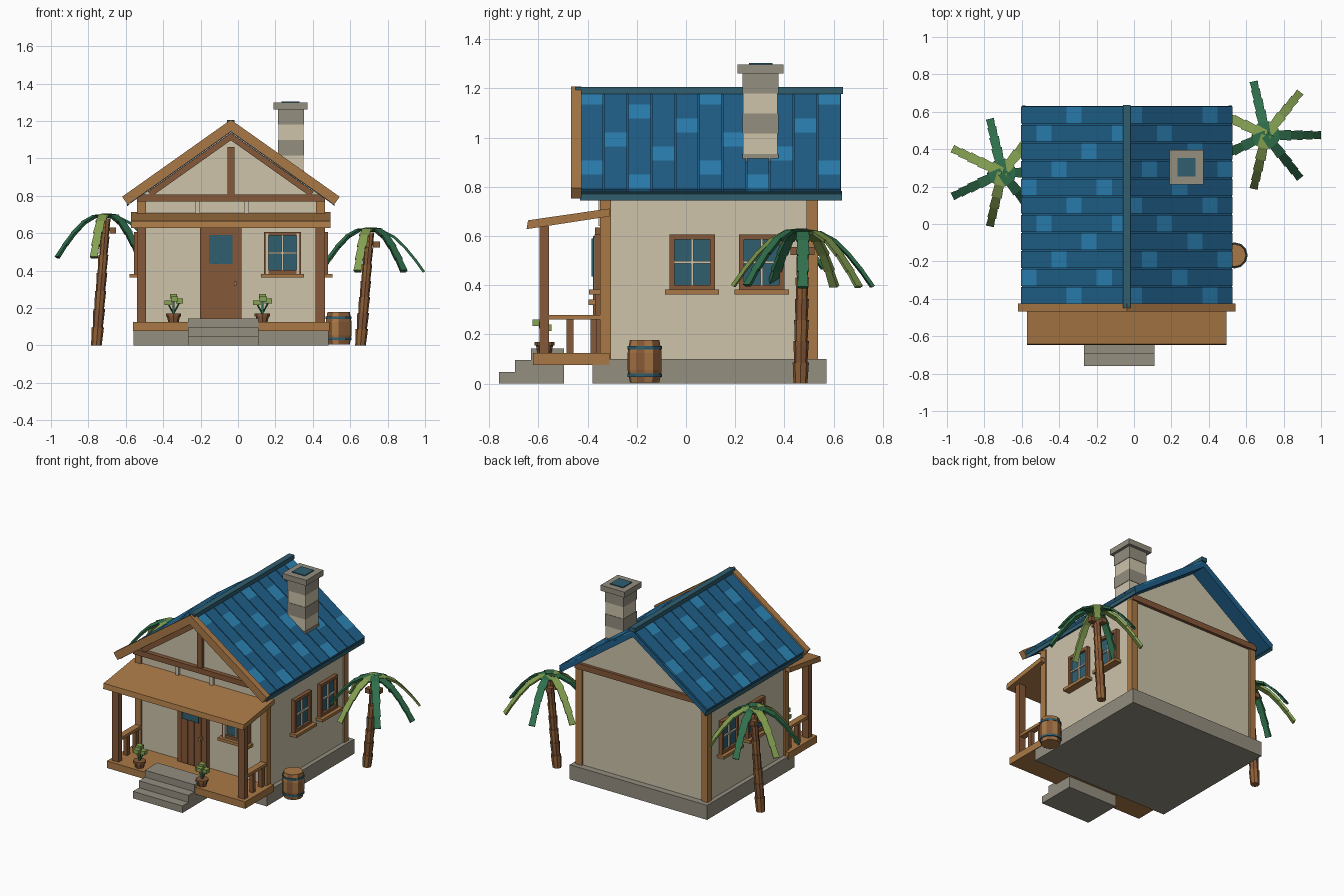
import bpy, bmesh, math
from mathutils import Vector

if "Cube" in bpy.data.objects:
    bpy.data.objects.remove(bpy.data.objects["Cube"])


def lin(c):
    c /= 255
    return c / 12.92 if c < 0.04045 else ((c + 0.055) / 1.055) ** 2.4


def colour(name, r, g, b):
    m = bpy.data.materials.new(name)
    m.diffuse_color = (lin(r), lin(g), lin(b), 1)
    m.use_nodes = True
    m.node_tree.nodes["Principled BSDF"].inputs["Base Color"].default_value = m.diffuse_color
    return m


WALL = colour("plaster cream", 205, 195, 170)
STONE = colour("stone grey", 148, 142, 128)
WOOD = colour("light wood", 170, 121, 70)
DARK = colour("dark wood", 133, 88, 56)
TEAL = colour("teal", 48, 94, 112)
ROOF = colour("roof blue", 32, 96, 138)
TILE = colour("light tile blue", 43, 130, 180)
LEAF = colour("light leaf green", 134, 162, 82)
FERN = colour("dark leaf green", 48, 112, 76)
BARK = colour("bark brown", 146, 98, 56)

HX = -0.038                       # house centre line
RIDGE, HALF, DROP = 1.192, 0.565, 0.40
SLOPE = math.hypot(HALF, DROP)
CA, SA = HALF / SLOPE, DROP / SLOPE


def finish(name, bm, *mats):
    bmesh.ops.recalc_face_normals(bm, faces=bm.faces)
    me = bpy.data.meshes.new(name)
    bm.to_mesh(me)
    bm.free()
    for m in mats:
        me.materials.append(m)
    ob = bpy.data.objects.new(name, me)
    bpy.context.collection.objects.link(ob)
    return ob


def loft(bm, rings, mat=lambda k, j: 0):
    """Skin a list of rings and cap both ends."""
    vs = [[bm.verts.new(p) for p in r] for r in rings]
    n = len(vs[0])
    for k in range(len(vs) - 1):
        for j in range(n):
            i = (j + 1) % n
            f = bm.faces.new((vs[k][j], vs[k][i], vs[k + 1][i], vs[k + 1][j]))
            f.material_index = mat(k, j)
    bm.faces.new(vs[0]).material_index = mat(0, 0)
    bm.faces.new(vs[-1]).material_index = mat(len(vs) - 2, 0)


def prism(name, mat, profile, y0, y1):
    bm = bmesh.new()
    loft(bm, [[(x, y, z) for x, z in profile] for y in (y0, y1)])
    return finish(name, bm, mat)


def box(name, mat, x0, x1, y0, y1, z0, z1):
    return prism(name, mat, [(x0, z0), (x1, z0), (x1, z1), (x0, z1)], y0, y1)


def circle(c, r, n=8):
    return [(c[0] + r * math.cos(2 * math.pi * i / n),
             c[1] + r * math.sin(2 * math.pi * i / n), c[2]) for i in range(n)]


def on_slope(s, u, v):
    """Point on a roof side: u down the slope, v out from it."""
    return (HX + s * (u * CA + v * SA), RIDGE - u * SA + v * CA)


def slope_bar(name, mat, s, u0, u1, v0, v1, y0, y1):
    # plumb cut where the two sides meet at the ridge
    def top(v):
        return on_slope(s, u0 - v * SA / CA, v)
    prism(name, mat, [top(v0), on_slope(s, u1, v0), on_slope(s, u1, v1), top(v1)], y0, y1)


# Foundation, walls and corner posts
box("foundation", STONE, -0.56, 0.485, -0.38, 0.57, 0, 0.10)
prism("house_walls", WALL, [(-0.53, 0.1), (0.455, 0.1), (0.455, 0.79), (HX, 1.137),
                            (-0.53, 0.79)], -0.34, 0.525)
for x0 in (-0.54, 0.417):
    for y0 in (-0.35, 0.49):
        box("corner_post", WOOD, x0, x0 + 0.048, y0, y0 + 0.046, 0.1, 0.775)
box("front_tie_beam", DARK, -0.54, 0.465, -0.37, -0.335, 0.77, 0.807)
box("back_tie_beam", DARK, -0.54, 0.465, 0.52, 0.545, 0.76, 0.80)
box("king_post", DARK, HX - 0.018, HX + 0.018, -0.365, -0.335, 0.80, 1.06)
for x in (-0.215, 0.045):
    box("wall_batten", WALL, x - 0.013, x + 0.013, -0.355, -0.335, 0.64, 0.77)

# Roof sides with tiled strips
ROWS, COLS = 11, 7
Y0, Y1 = -0.43, 0.63
W = (Y1 - Y0) / ROWS
for s in (1, -1):
    slope_bar("roof_slab", ROOF, s, 0, SLOPE, -0.043, -0.012, Y0, Y1)
    bm = bmesh.new()
    for i in range(ROWS):
        a, b = Y0 + i * W + 0.003, Y0 + (i + 1) * W - 0.003
        rings = []
        for k in range(COLS + 1):
            u = k * SLOPE / COLS
            (xl, zl), (xh, zh) = on_slope(s, u, -0.013), on_slope(s, u, 0)
            rings.append([(xl, a, zl), (xl, b, zl), (xh, b, zh), (xh, a, zh)])
        shift = 0 if s > 0 else 2
        loft(bm, rings, lambda k, j: int((k + 2 * i + shift) % 5 == 0))
    finish("roof_tiles", bm, ROOF, TILE)
    slope_bar("eave_board", TEAL, s, SLOPE - 0.012, SLOPE + 0.004, -0.045, -0.013, Y0, Y1 + 0.003)
    slope_bar("barge_board", WOOD, s, 0, SLOPE + 0.012, -0.04, 0.012, -0.467, -0.425)
    slope_bar("gable_rafter", DARK, s, 0, 0.575, -0.078, -0.046, -0.365, -0.335)
box("ridge_cap", TEAL, HX - 0.02, HX + 0.02, -0.45, 0.637, 1.178, 1.206)

# Chimney courses, cap and flue
for k in range(5):
    g = 0.003 * (k % 2)
    box("chimney_course", STONE if k % 2 == 0 else WALL, 0.213 + g, 0.353 - g,
        0.229 + g, 0.375 - g, 1.18 - 0.082 * k, 1.262 - 0.082 * k)
box("chimney_cap", STONE, 0.19, 0.372, 0.21, 0.396, 1.26, 1.298)
box("chimney_flue", TEAL, 0.232, 0.33, 0.255, 0.352, 1.295, 1.304)

# Porch deck, steps and sloping roof
box("porch_deck", WOOD, -0.562, 0.49, -0.622, -0.31, 0.077, 0.125)
for k in range(3):
    box("step", STONE, -0.267, 0.11, -0.76 + 0.065 * k, -0.495, 0.048 * k, 0.048 * (k + 1))
bm = bmesh.new()
loft(bm, [[(x, -0.648, 0.628), (x, -0.31, 0.680), (x, -0.31, 0.712), (x, -0.642, 0.664)]
          for x in (-0.572, 0.495)])
finish("porch_roof", bm, WOOD)
for x in (-0.516, 0.44):
    box("porch_post", DARK, x - 0.025, x + 0.025, -0.595, -0.556, 0.12, 0.64)
    box("porch_rail", WOOD, x - 0.022, x + 0.022, -0.57, -0.33, 0.26, 0.28)
    for y in (-0.472, -0.375):
        box("baluster", DARK, x - 0.014, x + 0.014, y - 0.014, y + 0.014, 0.12, 0.262)

# Door
box("door_frame", DARK, -0.202, 0.02, -0.37, -0.33, 0.12, 0.635)
for k in range(3):
    box("door_plank", DARK, -0.167 + 0.051 * k, -0.119 + 0.051 * k, -0.378, -0.36, 0.13, 0.60)
box("door_glass", TEAL, -0.155, -0.03, -0.385, -0.37, 0.435, 0.59)
box("door_knob", WOOD, -0.022, -0.008, -0.396, -0.37, 0.32, 0.342)


def window(place, half, cream_edge=False):
    """Window with frame, glass, cross bars and sill; place maps a, depth to x, y."""
    def part(name, mat, a0, a1, d1, z0, z1):
        (xa, ya), (xb, yb) = place(a0, -0.01), place(a1, d1)
        box(name, mat, min(xa, xb), max(xa, xb), min(ya, yb), max(ya, yb), z0, z1)
    zb, zt, e = 0.382, 0.607, 0.02
    for s in (-1, 1):
        a = sorted((s * half, s * (half - e)))
        part("window_side", DARK, *a, 0.026, zb, zt)
    part("window_head", DARK, -half, half, 0.026, zt - e, zt)
    part("window_foot", DARK, -half, half, 0.026, zb, zb + e)
    part("window_glass", TEAL, -half + e, half - e, 0.010, zb + e, zt - e)
    part("window_bar_upright", WALL, -0.005, 0.005, 0.020, zb + e, zt - e)
    part("window_bar_cross", WALL, -half + e, half - e, 0.020, 0.489, 0.499)
    part("window_sill", WOOD, -half - 0.018, half + 0.018, 0.05, zb - 0.02, zb)
    if cream_edge:
        for s in (-1, 1):
            a = sorted((s * (half - 0.01), s * (half - e - 0.004)))
            part("window_trim", WALL, *a, 0.030, zb, zt - 0.01)


window(lambda a, d: (0.238 + a, -0.345 - d), 0.098, True)
for yc in (0.025, 0.308):
    window(lambda a, d: (0.455 + d, yc + a), 0.092)
    window(lambda a, d: (-0.53 - d, yc + a), 0.092)

# Barrel with alternating staves and two hoops
bm = bmesh.new()
B = (0.538, -0.168)
loft(bm, [circle((*B, z), r, 12) for z, r in
          ((0.005, 0.060), (0.055, 0.069), (0.125, 0.069), (0.178, 0.060))],
     lambda k, j: j % 2)
finish("barrel", bm, WOOD, DARK)
for z in (0.028, 0.14):
    bm = bmesh.new()
    loft(bm, [circle((*B, z + d), 0.070, 12) for d in (0, 0.014)])
    finish("barrel_hoop", bm, TEAL)

# Potted plants
for x in (-0.345, 0.13):
    y = -0.575
    bm = bmesh.new()
    loft(bm, [circle((x, y, z), r) for z, r in
              ((0.125, 0.028), (0.155, 0.035), (0.155, 0.041), (0.17, 0.041))])
    finish("plant_pot", bm, DARK)
    box("plant_stem", FERN, x - 0.005, x + 0.005, y - 0.005, y + 0.005, 0.165, 0.255)
    for dx, dy, z in ((0, 0, 0.25), (-0.03, 0.01, 0.215), (0.032, -0.005, 0.225), (0.005, -0.03, 0.235)):
        box("plant_leaf", LEAF, x + dx - 0.019, x + dx + 0.019, y + dy - 0.018,
            y + dy + 0.018, z, z + 0.026)
    for s in (-1, 1):
        bm = bmesh.new()
        loft(bm, [circle((x, y, 0.17), 0.005, 4), circle((x + s * 0.03, y, 0.225), 0.005, 4)])
        finish("plant_twig", bm, FERN)

# Palm trees: flared trunk segments and arched, stepped fronds
ARC = [(0.0, 0.0), (0.07, -0.006), (0.135, -0.040), (0.195, -0.098), (0.25, -0.165), (0.295, -0.228)]


def palm(base, crown, greens):
    base, crown = Vector(base), Vector(crown)
    bm = bmesh.new()
    top = crown - Vector((0, 0, 0.02))
    for k in range(7):
        r = 0.033 - 0.0015 * k
        a, b = base.lerp(top, k / 7), base.lerp(top, (k + 1) / 7)
        loft(bm, [circle(a, r * 0.86), circle(b, r)], lambda q, j: k % 2)
    finish("palm_trunk", bm, BARK, DARK)
    bm = bmesh.new()
    for f, g in enumerate(greens):
        t = 2 * math.pi * f / 7
        out, side = Vector((math.cos(t), math.sin(t), 0)), Vector((-math.sin(t), math.cos(t), 0))
        lift = 0.0012 * f
        for k in range(5):
            (r0, z0), (r1, z1) = ARC[k], ARC[k + 1]
            n = (out * (z0 - z1) + Vector((0, 0, r1 - r0))).normalized() * 0.014
            w = 0.031 - 0.0022 * k
            rings = []
            for r, z, h in ((r0, z0, w * 0.84), (r1, z1, w)):
                p = crown + out * r + Vector((0, 0, z + lift))
                rings.append([p - side * h, p + side * h, p + side * h * 0.8 - n, p - side * h * 0.8 - n])
            loft(bm, rings, lambda q, j: g)
    finish("palm_fronds", bm, FERN, LEAF)
    for dx, dy in ((0.035, 0.0), (-0.025, 0.03), (-0.02, -0.032)):
        x, y, z = crown + Vector((dx, dy, -0.085))
        box("coconut", DARK, x - 0.018, x + 0.018, y - 0.018, y + 0.018, z - 0.016, z + 0.016)


palm((0.655, 0.465, 0), (0.705, 0.475, 0.624), (0, 1, 0, 1, 0, 1, 0))
palm((-0.757, 0.27, 0), (-0.705, 0.275, 0.698), (0, 1, 0, 1, 0, 1, 0))
